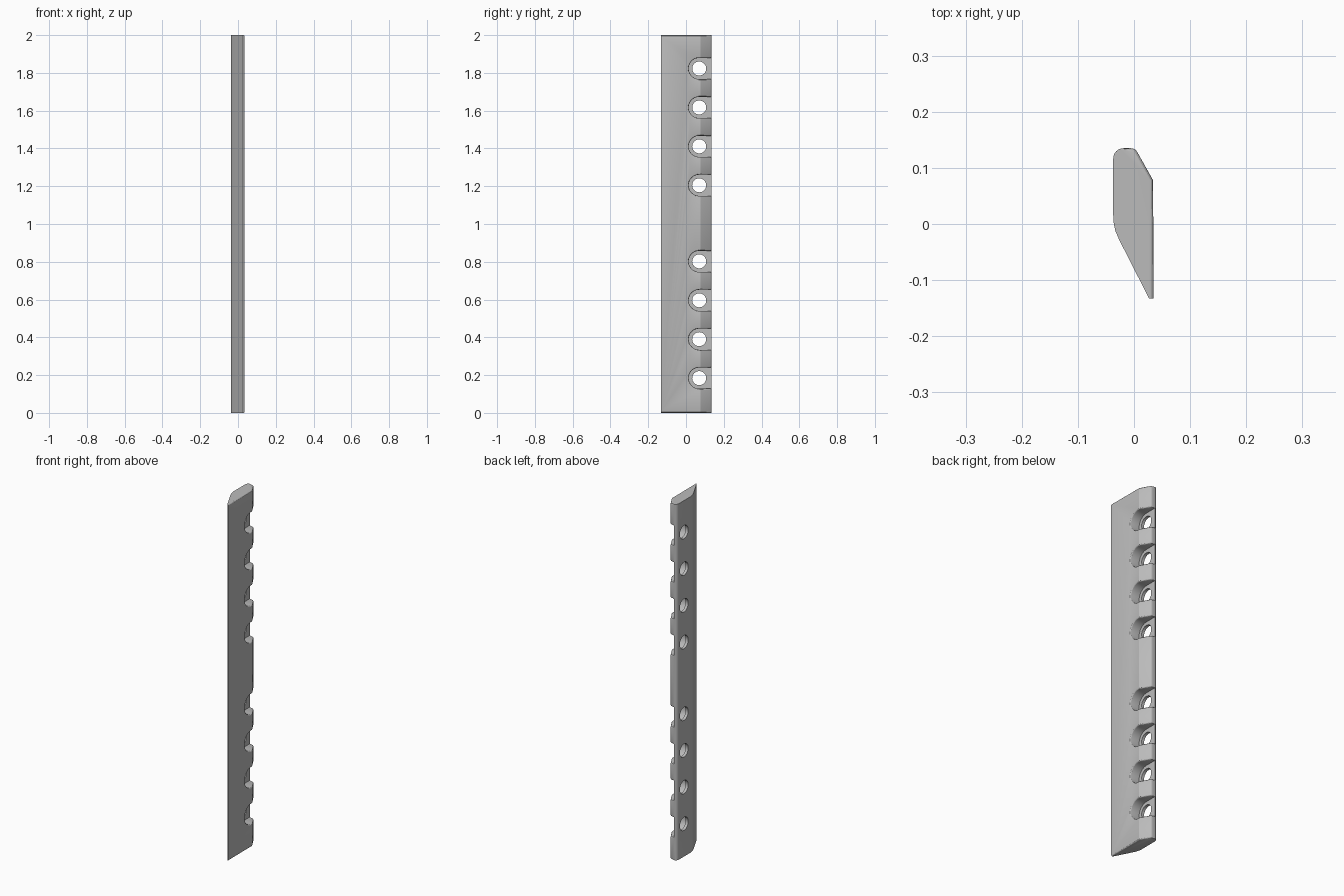
import bpy, bmesh
from math import sin, cos, pi, radians
from mathutils import Vector

cube = bpy.data.objects.get("Cube")
if cube:
    bpy.data.objects.remove(cube, do_unlink=True)

BACK, FLOOR, FACE = -0.037, -0.021, 0.035   # x of back face, slot floor, front face
AXIS_Y = 0.07                               # line of hole centres
HOLES = [mid + i * 0.206 for mid in (0.493, 1.514) for i in (-1.5, -0.5, 0.5, 1.5)]


def prisms(name, outlines, sweep):
    """One object made of closed outlines swept along a vector."""
    bm = bmesh.new()
    for outline in outlines:
        face = bm.faces.new([bm.verts.new(p) for p in outline])
        new = bmesh.ops.extrude_face_region(bm, geom=[face])["geom"]
        bmesh.ops.translate(bm, vec=Vector(sweep),
                            verts=[v for v in new if isinstance(v, bmesh.types.BMVert)])
    bmesh.ops.recalc_face_normals(bm, faces=bm.faces)
    mesh = bpy.data.meshes.new(name)
    bm.to_mesh(mesh)
    bm.free()
    obj = bpy.data.objects.new(name, mesh)
    bpy.context.collection.objects.link(obj)
    return obj


def cut(obj, cutter):
    """Subtract the cutter, keep the result and remove the cutter."""
    cutter.hide_render = True
    mod = obj.modifiers.new("cut", "BOOLEAN")
    mod.operation, mod.solver, mod.object = "DIFFERENCE", "EXACT", cutter
    graph = bpy.context.evaluated_depsgraph_get()
    graph.update()
    result = bpy.data.meshes.new_from_object(obj.evaluated_get(graph))
    obj.modifiers.clear()
    obj.data = result
    bpy.data.objects.remove(cutter, do_unlink=True)


def arc(x, z, radius, start, end, steps):
    angles = [start + (end - start) * i / steps for i in range(steps + 1)]
    return [(x, AXIS_Y + radius * cos(a), z + radius * sin(a)) for a in angles]


# Bar with a slanted cutting edge, rounded heel and chamfered shoulder
profile = [(0.027, -0.133), (FACE, -0.133), (0.034, 0.078), (0.002, 0.135)]
profile += [(-0.019 + 0.018 * cos(a), 0.117 + 0.018 * sin(a))
            for a in [pi / 2 + pi / 2 * i / 6 for i in range(7)]]
profile += [(BACK, 0.015), (-0.036, 0.0), (-0.033, -0.013), (-0.027, -0.027)]
bar = prisms("blade_bar", [[(x, y, 0) for x, y in profile]], (0, 0, 2))

# U-shaped slots, open toward the heel
slots = [arc(FLOOR, z, 0.056, pi / 2, 3 * pi / 2, 24)
         + [(FLOOR, 0.2, z - 0.056), (FLOOR, 0.2, z + 0.056)] for z in HOLES]
cut(bar, prisms("slot_cutter", slots, (0.1, 0, 0)))

# Rounded rims on the front side and the heel
bm = bmesh.new()
bm.from_mesh(bar.data)
bmesh.ops.dissolve_limit(bm, angle_limit=radians(0.5), verts=bm.verts, edges=bm.edges)
rims = []
for e in bm.edges:
    mid = (e.verts[0].co + e.verts[1].co) / 2
    if len(e.link_faces) == 2 and e.calc_face_angle() > radians(50) and e.is_convex:
        if mid.x > -0.015 and mid.y > -0.13 and (mid.x > 0 or mid.y > 0.13):
            end_slope = mid.z in (0, 2) and mid.x < 0.01 and mid.y < 0.1
            if not end_slope:
                rims.append(e)
bmesh.ops.bevel(bm, geom=rims, offset=0.007, segments=3, profile=0.5,
                affect="EDGES", clamp_overlap=False)
bm.to_mesh(bar.data)
bm.free()

# Round through holes
holes = [arc(-0.1, z, 0.037, 0, 2 * pi * 31 / 32, 31) for z in HOLES]
cut(bar, prisms("hole_cutter", holes, (0.2, 0, 0)))

# Plain metal finish
metal = bpy.data.materials.new("grey_metal")
metal.use_nodes = True
grey = (0.5, 0.5, 0.5, 1)
metal.diffuse_color = grey
metal.node_tree.nodes["Principled BSDF"].inputs["Base Color"].default_value = grey
bar.data.materials.clear()
bar.data.materials.append(metal)

bpy.ops.object.select_all(action="DESELECT")
bar.select_set(True)
bpy.context.view_layer.objects.active = bar
bpy.ops.object.shade_smooth_by_angle(angle=radians(25))
